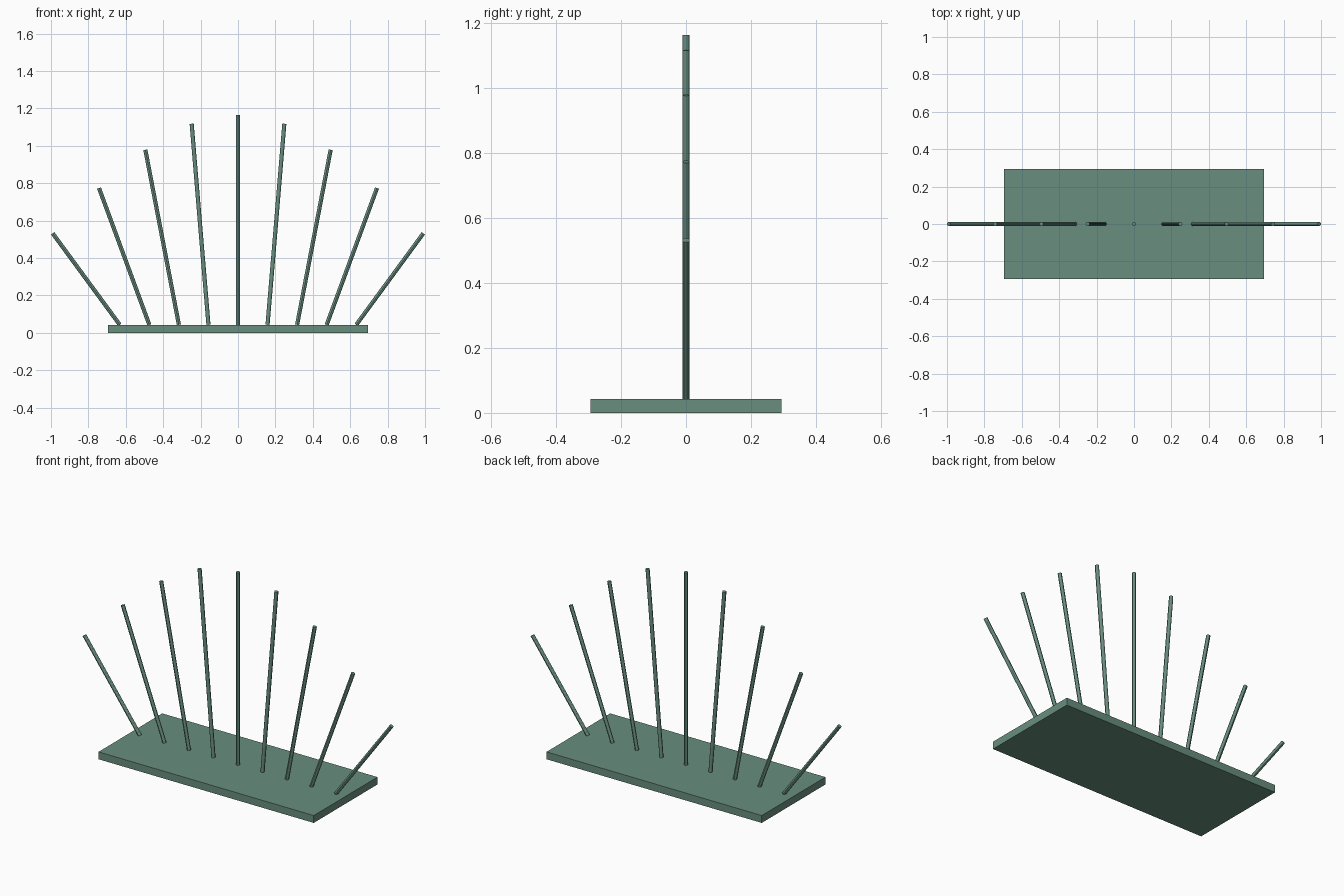
import bpy
from mathutils import Vector

if "Cube" in bpy.data.objects:
    bpy.data.objects.remove(bpy.data.objects["Cube"])

BASE_TOP = 0.043
ROD_RADIUS = 0.011
FOOT_STEP = 0.158    # spacing of rods on the base
TIP_STEP = 0.2477    # horizontal spacing of rod tips
TIP_HEIGHTS = [1.165, 1.118, 0.979, 0.774, 0.532]  # centre to outside

green = bpy.data.materials.new("muted_green")
green.diffuse_color = (0.14, 0.27, 0.21, 1)
green.use_nodes = True
green.node_tree.nodes["Principled BSDF"].inputs["Base Color"].default_value = green.diffuse_color


def rod(name, start, end):
    """Thin cylinder between two points."""
    axis = end - start
    bpy.ops.mesh.primitive_cylinder_add(
        vertices=12, radius=ROD_RADIUS, depth=axis.length,
        location=(start + end) / 2,
        rotation=axis.to_track_quat('Z', 'Y').to_euler())
    obj = bpy.context.object
    obj.name = name
    obj.data.materials.append(green)
    bpy.ops.object.shade_smooth_by_angle()


# Flat rectangular base
bpy.ops.mesh.primitive_cube_add(size=1, location=(0, 0, BASE_TOP / 2))
base = bpy.context.object
base.name = "base"
base.scale = (1.388, 0.587, BASE_TOP)
bpy.ops.object.transform_apply(location=False, rotation=False, scale=True)
base.data.materials.append(green)

# Fan of nine rods, symmetric about the centre
for i in range(-4, 5):
    rod(f"rod_{i + 5}",
        Vector((i * FOOT_STEP, 0, BASE_TOP)),
        Vector((i * TIP_STEP, 0, TIP_HEIGHTS[abs(i)])))
